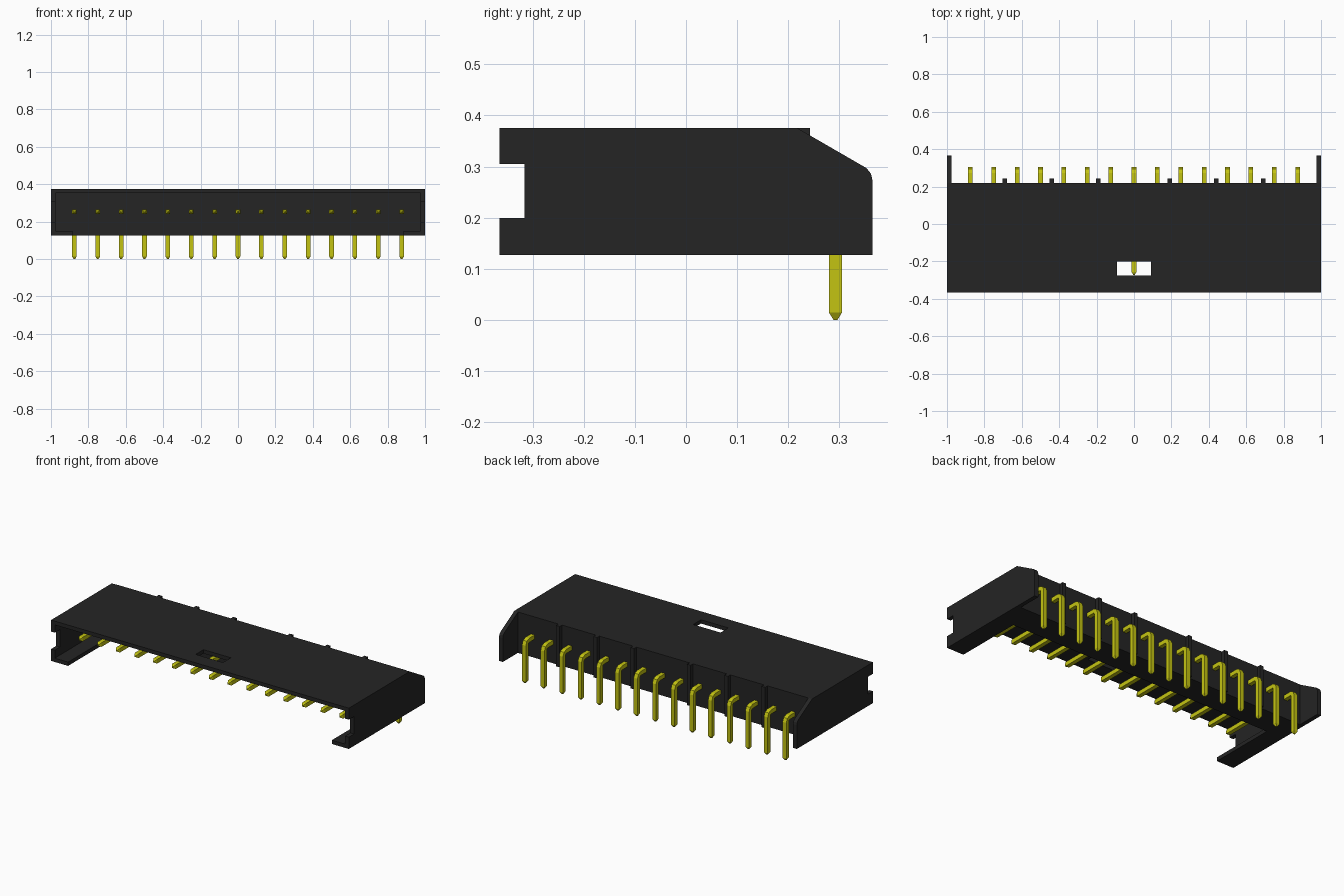
import bpy
import bmesh
import math

cube = bpy.data.objects.get("Cube")
if cube:
    bpy.data.objects.remove(cube, do_unlink=True)


def material(name, color, rough):
    m = bpy.data.materials.new(name)
    m.use_nodes = True
    m.diffuse_color = color
    bsdf = next(n for n in m.node_tree.nodes if n.type == 'BSDF_PRINCIPLED')
    bsdf.inputs["Base Color"].default_value = color
    bsdf.inputs["Roughness"].default_value = rough
    return m


BLACK = material("black plastic", (0.018, 0.018, 0.018, 1), 0.6)
GOLD = material("yellow metal", (0.55, 0.55, 0.006, 1), 0.4)


def to_mesh(bm, name, mat):
    bmesh.ops.recalc_face_normals(bm, faces=bm.faces)
    me = bpy.data.meshes.new(name)
    bm.to_mesh(me)
    bm.free()
    me.materials.append(mat)
    return me


def add(name, me):
    ob = bpy.data.objects.new(name, me)
    bpy.context.collection.objects.link(ob)
    return ob


def extrude_up(bm, vec):
    """Thicken the flat faces in bm along vec."""
    geo = bmesh.ops.extrude_face_region(bm, geom=bm.faces[:], use_keep_orig=True)["geom"]
    bmesh.ops.translate(bm, vec=vec, verts=[g for g in geo if isinstance(g, bmesh.types.BMVert)])


def plate(name, xs, ys, z0, z1, skip=()):
    """Slab made of grid cells, leaving out the skipped ones."""
    bm = bmesh.new()
    v = [[bm.verts.new((x, y, z0)) for y in ys] for x in xs]
    for i in range(len(xs) - 1):
        for j in range(len(ys) - 1):
            if (i, j) not in skip:
                bm.faces.new((v[i][j], v[i + 1][j], v[i + 1][j + 1], v[i][j + 1]))
    extrude_up(bm, (0, 0, z1 - z0))
    return add(name, to_mesh(bm, name, BLACK))


def side_wall(name, x0, x1):
    """Side wall from a y-z outline with front notch and sloped rear."""
    outline = [(-0.365, 0.127), (0.365, 0.127), (0.365, 0.272), (0.362, 0.286),
               (0.353, 0.297), (0.218, 0.375), (-0.365, 0.375), (-0.365, 0.305),
               (-0.316, 0.305), (-0.316, 0.199), (-0.365, 0.199)]
    bm = bmesh.new()
    bm.faces.new([bm.verts.new((x0, y, z)) for y, z in outline])
    extrude_up(bm, (x1 - x0, 0, 0))
    return add(name, to_mesh(bm, name, BLACK))


# Housing
FRONT, BASE_FRONT, BACK = -0.365, 0.05, 0.22
BOTTOM, TOP, IN = 0.127, 0.375, 0.975
plate("base_block", [-IN, IN], [BASE_FRONT, BACK], BOTTOM, TOP)
plate("roof_with_window", [-IN, -0.092, 0.092, IN], [FRONT, -0.275, -0.2, BASE_FRONT],
      0.352, TOP, skip={(1, 1)})
for side, s in (("left", 1), ("right", -1)):
    side_wall(side + "_wall", s * IN, s * 1.0)
    plate(side + "_floor_strip", sorted((s * 0.886, s * IN)), [FRONT, BASE_FRONT], BOTTOM, 0.15)

# Rear ribs
for i, x in enumerate((-0.69, -0.44, -0.19, 0.19, 0.44, 0.69)):
    plate(f"rear_rib_{i + 1}", [x - 0.012, x + 0.012], [BACK, 0.243], BOTTOM, TOP)


# Bent square pin: (y, z, half size, heading in degrees below horizontal)
H, PZ, PY = 0.0125, 0.253, 0.2925
rings = [(-0.272, PZ, 0.004, 0), (-0.258, PZ, H, 0), (0.272, PZ, H, 0),
         (0.2865, 0.247, H, 45), (PY, 0.2325, H, 90), (PY, 0.014, H, 90), (PY, 0.0, 0.004, 90)]
bm = bmesh.new()
loops = []
for y, z, h, deg in rings:
    ny, nz = math.sin(math.radians(deg)), math.cos(math.radians(deg))
    loops.append([bm.verts.new((a * h, y + b * h * ny, z + b * h * nz))
                  for a, b in ((-1, -1), (1, -1), (1, 1), (-1, 1))])
for p, q in zip(loops, loops[1:]):
    for k in range(4):
        n = (k + 1) % 4
        bm.faces.new((p[k], p[n], q[n], q[k]))
bm.faces.new(loops[0])
bm.faces.new(loops[-1])
pin_mesh = to_mesh(bm, "pin", GOLD)

# Row of fifteen pins sharing one mesh
for i in range(15):
    add(f"pin_{i + 1}", pin_mesh).location.x = (i - 7) * 0.125
